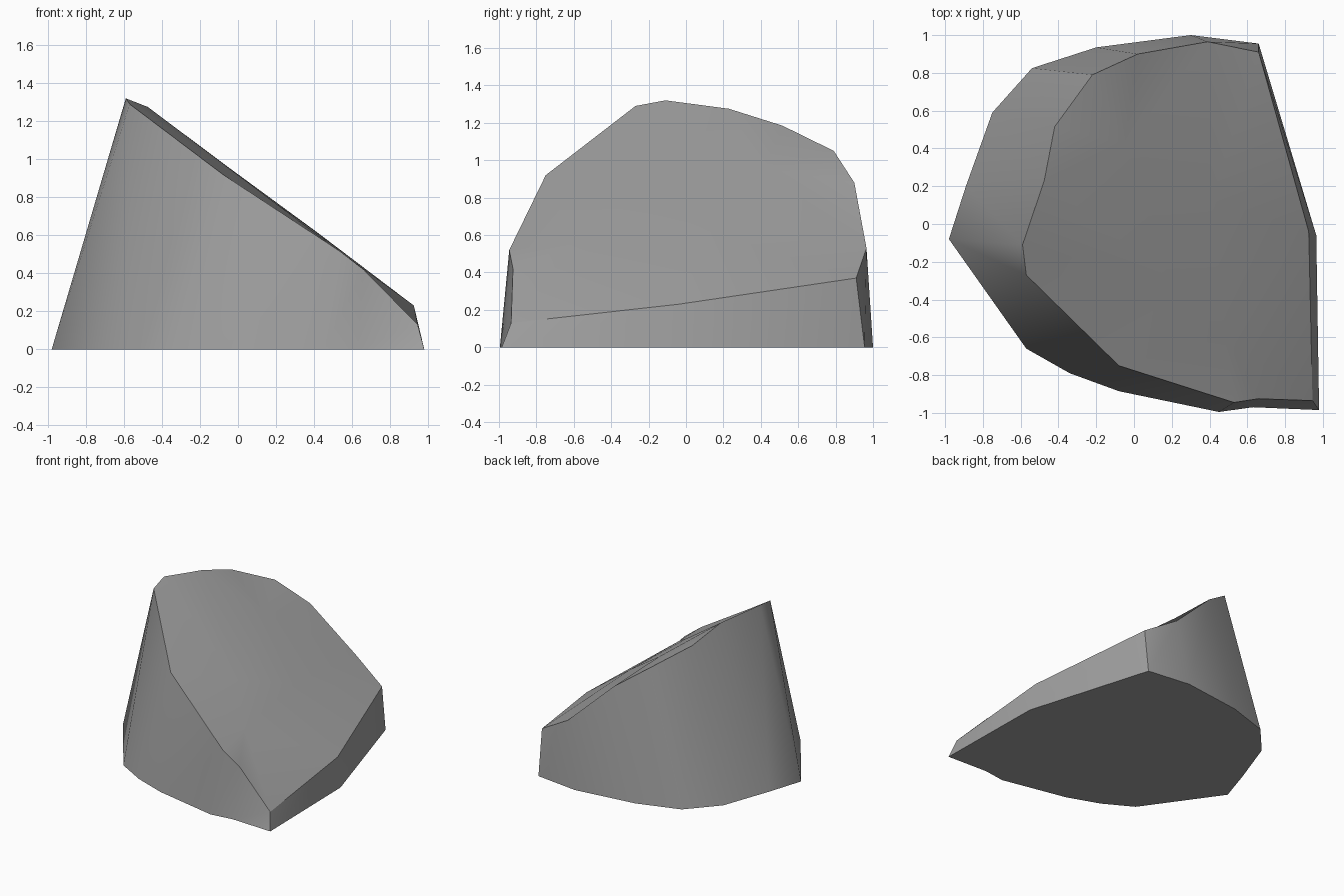
import bpy, bmesh, math

if "Cube" in bpy.data.objects:
    bpy.data.objects.remove(bpy.data.objects["Cube"], do_unlink=True)

# Stone colour
stone = bpy.data.materials.new("stone_grey")
stone.use_nodes = True
grey = (0.35, 0.35, 0.35, 1)
stone.diffuse_color = grey
bsdf = stone.node_tree.nodes["Principled BSDF"]
bsdf.inputs["Base Color"].default_value = grey
bsdf.inputs["Roughness"].default_value = 0.9

# Ground outline, counter-clockwise
base_outline = [(-.98, -.08), (-.57, -.66), (-.34, -.79), (-.08, -.885), (.45, -.995),
                (.63, -.97), (.98, -.985), (.965, -.06), (.66, .955), (.3, 1),
                (-.2, .935), (-.54, .825), (-.75, .59), (-.89, .2)]
# Rim of the sloping top
rim_outline = [(-.59, -.11, 1.32), (-.57, -.27, 1.29), (-.08, -.75, .92), (.53, -.945, .52),
               (.66, -.925, .42), (.945, -.935, .13), (.925, -.04, .23), (.66, .91, .37),
               (.39, .965, .53), (.02, .9, .88), (-.22, .79, 1.05), (-.42, .515, 1.185),
               (-.475, .23, 1.275)]
# Low bumps on the slope, and the one each rim point joins to
bump_points = {"a": (-.05, .42, .957), "b": (.41, .13, .62),
               "c": (.2, -.3, .766), "d": (.48, -.6, .555)}
rim_joins = "cccdddbbaaaaa"

bm = bmesh.new()
base = [bm.verts.new((x, y, 0)) for x, y in base_outline]
rim = [bm.verts.new(p) for p in rim_outline]
bumps = {k: bm.verts.new(p) for k, p in bump_points.items()}


def add_face(*verts):
    """Make a face, dropping repeated corners."""
    return bm.faces.new(list(dict.fromkeys(verts)))


# Side walls: two ground points share the front rim corner
wall_top = rim[:3] + rim[2:]
count = len(base)
for i in range(count):
    j = (i + 1) % count
    add_face(base[i], base[j], wall_top[j])
    if wall_top[i] is not wall_top[j]:
        add_face(base[i], wall_top[j], wall_top[i])

# Sloping top
inner = [bumps[k] for k in rim_joins]
slope = []
for i in range(len(rim)):
    j = (i + 1) % len(rim)
    slope.append(add_face(rim[i], rim[j], inner[j], inner[i]))
for name in ("cdb", "cba"):
    add_face(*[bumps[k] for k in name])
bmesh.ops.triangulate(bm, faces=slope)

# Flat underside
add_face(*reversed(base))
bmesh.ops.recalc_face_normals(bm, faces=bm.faces)

mesh = bpy.data.meshes.new("rock")
bm.to_mesh(mesh)
bm.free()
mesh.materials.append(stone)
rock = bpy.data.objects.new("rock", mesh)
bpy.context.collection.objects.link(rock)

# Soft facets, crisp rim
bpy.ops.object.select_all(action="DESELECT")
rock.select_set(True)
bpy.context.view_layer.objects.active = rock
bpy.ops.object.shade_smooth_by_angle(angle=math.radians(30))
